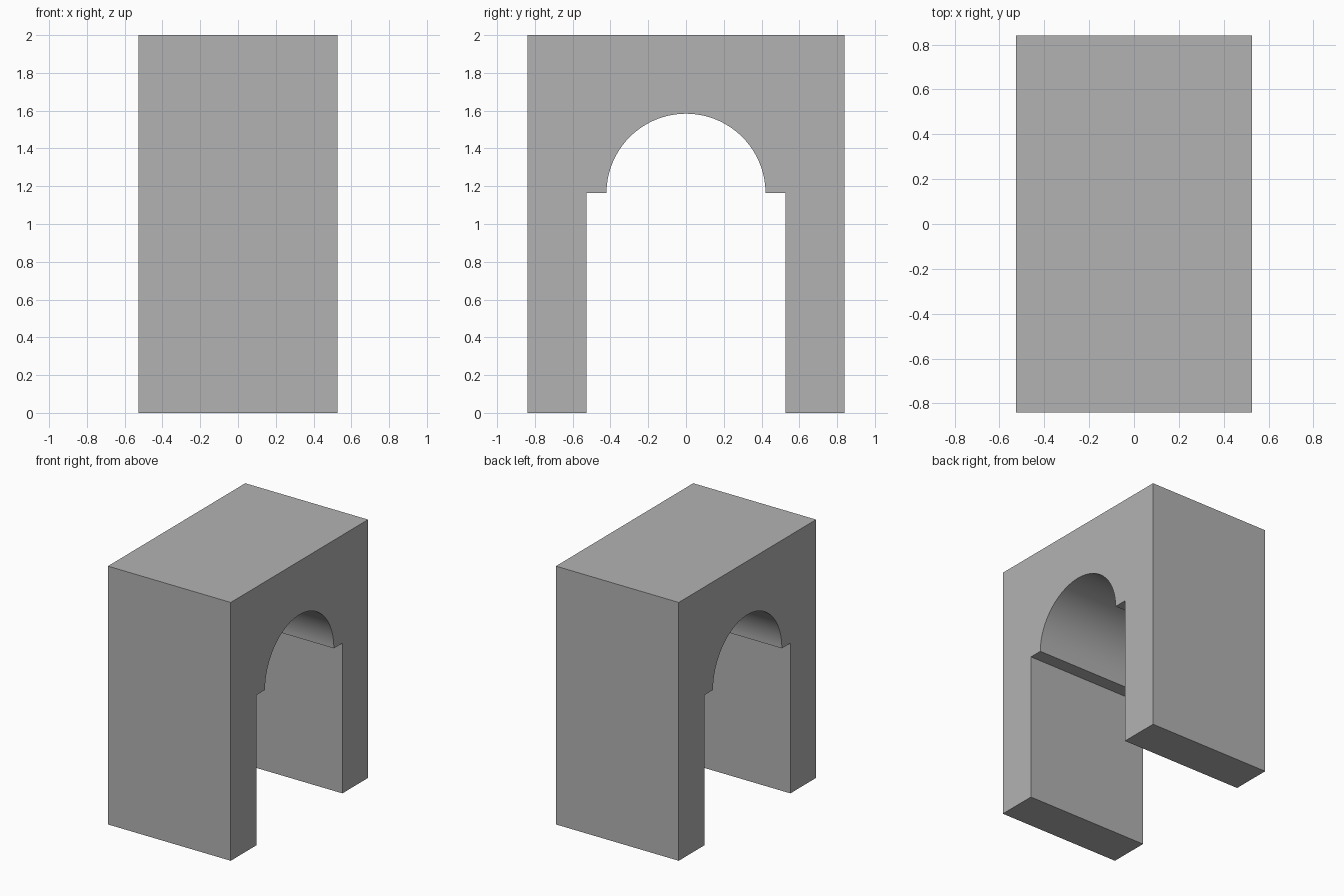
import bpy
import bmesh
from math import sin, cos, pi, radians

cube = bpy.data.objects.get("Cube")
if cube:
    bpy.data.objects.remove(cube, do_unlink=True)

HALF_WIDTH = 0.526      # along x
HALF_DEPTH = 0.84       # along y
HEIGHT = 2.0
OPENING = 0.526         # half of the gap between the legs
RADIUS = 0.421          # arch
SPRING = 1.163          # height where the arch starts
SEGMENTS = 48

# Plain grey stone
stone = bpy.data.materials.new("grey stone")
stone.use_nodes = True
grey = (0.45, 0.45, 0.45, 1)
stone.diffuse_color = grey
stone.node_tree.nodes["Principled BSDF"].inputs["Base Color"].default_value = grey

# Gateway outline: outer block, legs, ledges and round arch
arch = [(RADIUS * cos(pi * i / SEGMENTS), SPRING + RADIUS * sin(pi * i / SEGMENTS))
        for i in range(SEGMENTS + 1)]
outline = [(-HALF_DEPTH, 0), (-HALF_DEPTH, HEIGHT), (HALF_DEPTH, HEIGHT), (HALF_DEPTH, 0),
           (OPENING, 0), (OPENING, SPRING), *arch, (-OPENING, SPRING), (-OPENING, 0)]

# Extrude the outline across the width
bm = bmesh.new()
side = bm.faces.new([bm.verts.new((-HALF_WIDTH, y, z)) for y, z in outline])
extruded = bmesh.ops.extrude_face_region(bm, geom=[side], use_keep_orig=True)
moved = [v for v in extruded["geom"] if isinstance(v, bmesh.types.BMVert)]
bmesh.ops.translate(bm, verts=moved, vec=(2 * HALF_WIDTH, 0, 0))
bmesh.ops.recalc_face_normals(bm, faces=bm.faces)

mesh = bpy.data.meshes.new("arched_gateway")
bm.to_mesh(mesh)
bm.free()
mesh.materials.append(stone)
gateway = bpy.data.objects.new("arched_gateway", mesh)
bpy.context.collection.objects.link(gateway)

# Smooth vault, sharp corners
bpy.ops.object.select_all(action="DESELECT")
gateway.select_set(True)
bpy.context.view_layer.objects.active = gateway
bpy.ops.object.shade_smooth_by_angle(angle=radians(30))
